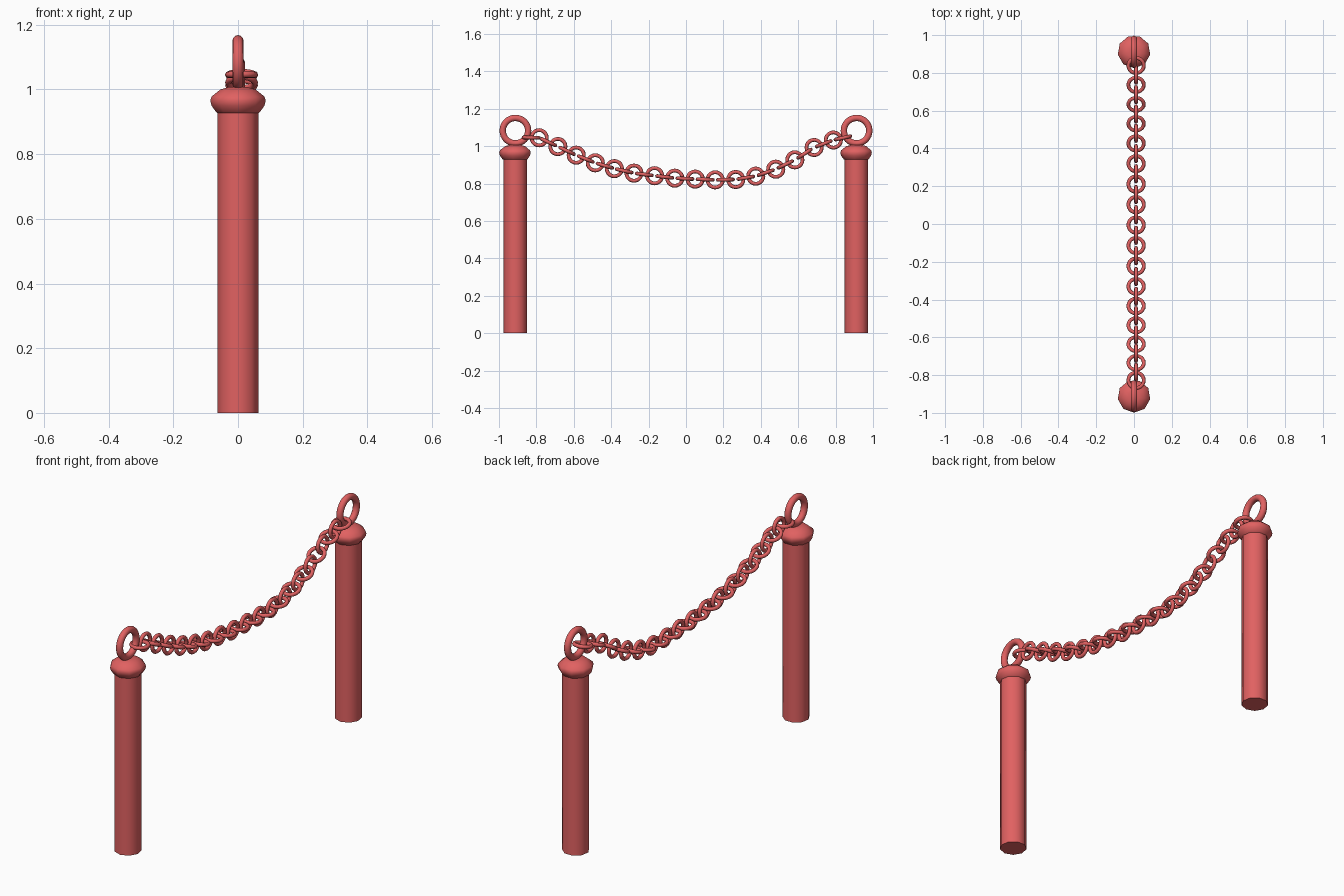
import bpy, bmesh, math
from mathutils import Matrix, Vector

if "Cube" in bpy.data.objects:
    bpy.data.objects.remove(bpy.data.objects["Cube"])

mat = bpy.data.materials.new("red_paint")
mat.diffuse_color = (0.75, 0.12, 0.12, 1)
mat.use_nodes = True
mat.node_tree.nodes["Principled BSDF"].inputs["Base Color"].default_value = mat.diffuse_color


def finish(name, bm, angle):
    bmesh.ops.recalc_face_normals(bm, faces=bm.faces)
    me = bpy.data.meshes.new(name)
    bm.to_mesh(me)
    bm.free()
    ob = bpy.data.objects.new(name, me)
    bpy.context.collection.objects.link(ob)
    me.materials.append(mat)
    bpy.ops.object.select_all(action='DESELECT')
    ob.select_set(True)
    bpy.context.view_layer.objects.active = ob
    bpy.ops.object.shade_smooth_by_angle(angle=math.radians(angle))
    return ob


def lathe(name, profile, y, sides):
    bm = bmesh.new()
    rings = []
    for r, z in profile:
        rings.append([bm.verts.new((r * math.cos(a), y + r * math.sin(a), z))
                      for a in (-math.pi / 2 + 2 * math.pi * i / sides for i in range(sides))])
    for a, b in zip(rings, rings[1:]):
        for i in range(sides):
            j = (i + 1) % sides
            bm.faces.new((a[i], a[j], b[j], b[i]))
    bm.faces.new(rings[0])
    bm.faces.new(rings[-1])
    return finish(name, bm, 50)


def torus(name, centre, major, minor, rot, n, m):
    bm = bmesh.new()
    grid = []
    for i in range(n):
        u = 2 * math.pi * i / n
        row = []
        for k in range(m):
            v = 2 * math.pi * k / m
            r = major + minor * math.cos(v)
            p = Vector((r * math.cos(u), r * math.sin(u), minor * math.sin(v)))
            row.append(bm.verts.new(rot @ p + Vector(centre)))
        grid.append(row)
    for i in range(n):
        for k in range(m):
            i2, k2 = (i + 1) % n, (k + 1) % m
            bm.faces.new((grid[i][k], grid[i2][k], grid[i2][k2], grid[i][k2]))
    return finish(name, bm, 80)


upright = Matrix.Rotation(math.pi / 2, 3, 'Y')

# Posts with bulging caps and top rings
for side, y in (("front", -0.912), ("back", 0.912)):
    lathe(side + "_post", [(0.065, 0), (0.065, 0.935)], y, 9)
    lathe(side + "_cap", [(0.06, 0.925), (0.069, 0.93), (0.083, 0.95), (0.087, 0.965),
                          (0.083, 0.978), (0.055, 1.0), (0.03, 1.007)], y, 9)
    torus(side + "_ring", (0, y, 1.083), 0.068, 0.017, upright, 32, 12)

# Upright chain links following the sag
path = [(-0.785, 1.045), (-0.685, 0.998), (-0.587, 0.952), (-0.485, 0.911),
        (-0.383, 0.88), (-0.278, 0.856), (-0.168, 0.842), (-0.06, 0.829),
        (0.049, 0.824), (0.156, 0.82), (0.266, 0.822), (0.373, 0.84),
        (0.48, 0.877), (0.582, 0.927), (0.685, 0.993), (0.788, 1.033)]
for i, (y, z) in enumerate(path):
    torus(f"upright_link_{i}", (0.011, y, z), 0.041, 0.010, upright, 20, 8)

# Flat links between them, tilted along the chain
ends = [(-0.87, 1.047)] + path + [(0.89, 1.056)]
for i, ((y0, z0), (y1, z1)) in enumerate(zip(ends, ends[1:])):
    tilt = Matrix.Rotation(math.atan2(z1 - z0, y1 - y0), 3, 'X')
    torus(f"flat_link_{i}", (0.011, (y0 + y1) / 2, (z0 + z1) / 2), 0.041, 0.010, tilt, 20, 8)
